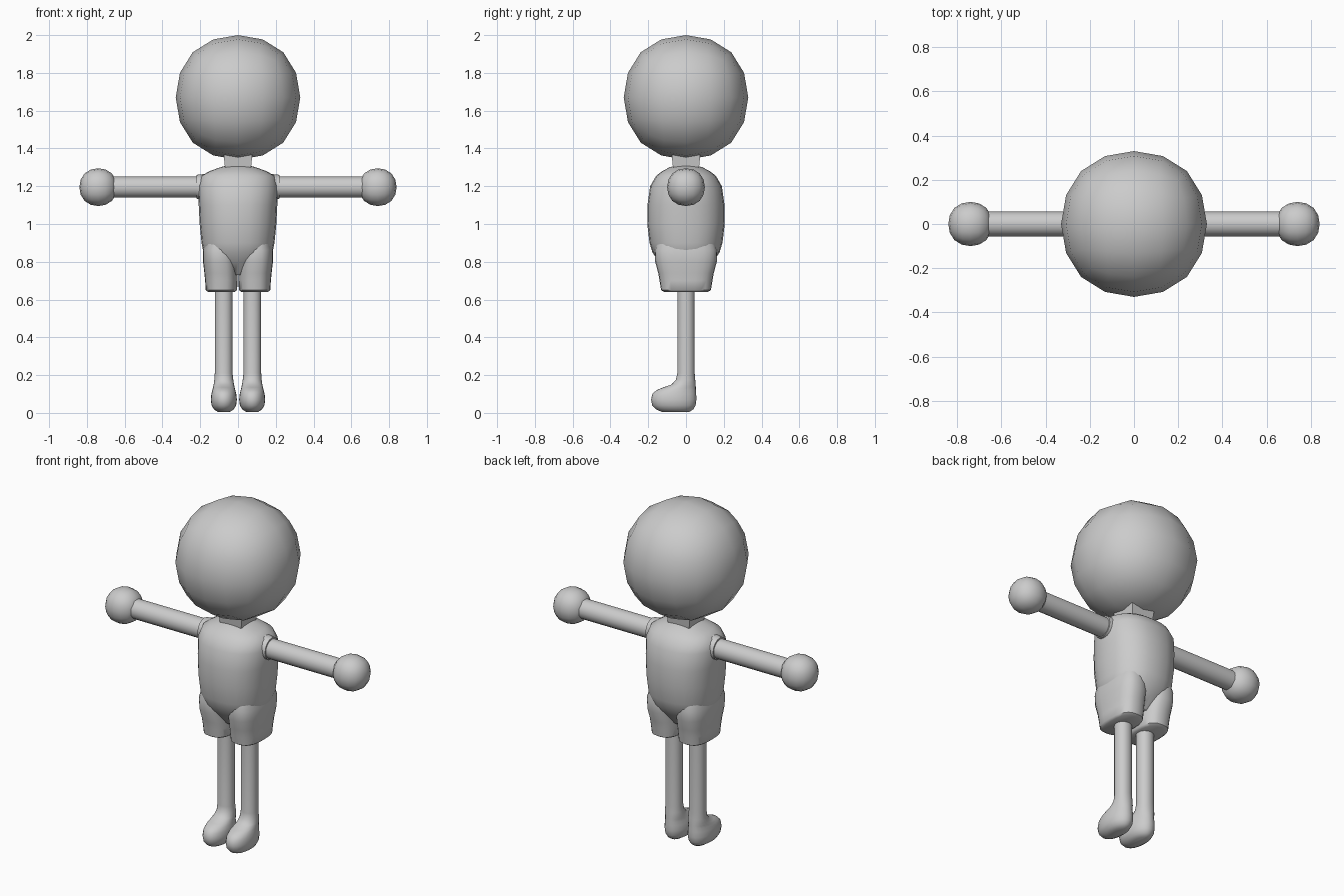
import bpy, bmesh, math
from mathutils import Matrix, Vector

if "Cube" in bpy.data.objects:
    bpy.data.objects.remove(bpy.data.objects["Cube"])


def finish(name, bm, mirror=False, subsurf=0):
    bmesh.ops.recalc_face_normals(bm, faces=bm.faces)
    mesh = bpy.data.meshes.new(name)
    bm.to_mesh(mesh)
    bm.free()
    ob = bpy.data.objects.new(name, mesh)
    bpy.context.collection.objects.link(ob)
    bpy.ops.object.select_all(action='DESELECT')
    ob.select_set(True)
    bpy.context.view_layer.objects.active = ob
    if subsurf:
        bpy.ops.object.shade_smooth()
        ob.modifiers.new("round", 'SUBSURF').levels = subsurf
        ob.modifiers["round"].render_levels = subsurf
    else:
        bpy.ops.object.shade_smooth_by_angle(angle=math.radians(50))
    if mirror:
        ob.modifiers.new("mirror", 'MIRROR').use_mirror_merge = False
    return ob


def ball(name, centre, radius, mirror=False):
    # subdivided cube; the surface settles at 0.84 of the cube's half size
    bm = bmesh.new()
    bmesh.ops.create_cube(bm, size=2 * radius / 0.84,
                          matrix=Matrix.Translation(centre))
    finish(name, bm, mirror, 2)


def loft(name, rings, power=2.0, sides=24, mirror=False):
    # rings: (z, centre x, centre y, half width, half depth)
    def bend(v):
        return math.copysign(abs(v) ** (2 / power), v)
    bm = bmesh.new()
    loops = []
    for z, cx, cy, hx, hy in rings:
        angles = [2 * math.pi * i / sides for i in range(sides)]
        loops.append([bm.verts.new((cx + hx * bend(math.cos(a)),
                                    cy + hy * bend(math.sin(a)), z)) for a in angles])
    for lo, hi in zip(loops, loops[1:]):
        for i in range(sides):
            j = (i + 1) % sides
            bm.faces.new((lo[i], lo[j], hi[j], hi[i]))
    bm.faces.new(loops[0])
    bm.faces.new(loops[-1])
    finish(name, bm, mirror)


def rod(name, x0, x1, z, r0, r1):
    # mirrored rod along x
    bm = bmesh.new()
    mat = Matrix.Translation(((x0 + x1) / 2, 0, z)) @ Matrix.Rotation(math.pi / 2, 4, 'Y')
    bmesh.ops.create_cone(bm, cap_ends=True, segments=16, radius1=r0, radius2=r1,
                          depth=x1 - x0, matrix=mat)
    finish(name, bm, True)


# head and square neck
ball("head", Vector((0, 0, 1.67)), 0.33)
bm = bmesh.new()
bmesh.ops.create_cone(bm, cap_ends=True, segments=4, radius1=0.095, radius2=0.112, depth=0.12,
                      matrix=Matrix.Translation((0, 0, 1.34)) @ Matrix.Rotation(math.pi / 4, 4, 'Z'))
finish("neck", bm)

# torso
loft("torso", [(0.73, 0, 0, .07, .09), (0.80, 0, 0, .15, .145), (0.85, 0, 0, .183, .178),
               (0.90, 0, 0, .193, .193), (1.00, 0, 0, .203, .205), (1.10, 0, 0, .208, .204),
               (1.20, 0, 0, .213, .19), (1.255, 0, 0, .195, .158), (1.28, 0, 0, .15, .125),
               (1.30, 0, 0, .095, .088), (1.312, 0, 0, .05, .045)], power=2.3)

# shorts legs
loft("shorts_leg", [(0.64, .088, 0, .07, .115), (0.65, .088, 0, .083, .132),
                    (0.70, .088, 0, .086, .14), (0.74, .090, 0, .088, .147),
                    (0.80, .094, 0, .091, .163), (0.86, .095, 0, .091, .166),
                    (0.92, .09, 0, .08, .15)], power=2.6, mirror=True)

# leg with foot
loft("leg_and_foot", [(0.004, .075, -.055, .03, .07), (0.018, .075, -.06, .052, .098),
                      (0.04, .075, -.064, .065, .115), (0.07, .075, -.065, .069, .12),
                      (0.10, .075, -.062, .066, .116), (0.12, .075, -.052, .061, .105),
                      (0.135, .075, -.034, .057, .086), (0.15, .075, -.013, .054, .064),
                      (0.175, .075, -.002, .050, .051), (0.21, .076, 0, .047, .046),
                      (0.68, .076, 0, .047, .046)], power=2.1, mirror=True)

# arms, sleeve cuffs and hands
rod("arm", 0.12, 0.70, 1.195, 0.056, 0.056)
rod("sleeve", 0.12, 0.22, 1.197, 0.075, 0.063)
ball("hand", Vector((0.74, 0, 1.195)), 0.1, True)
